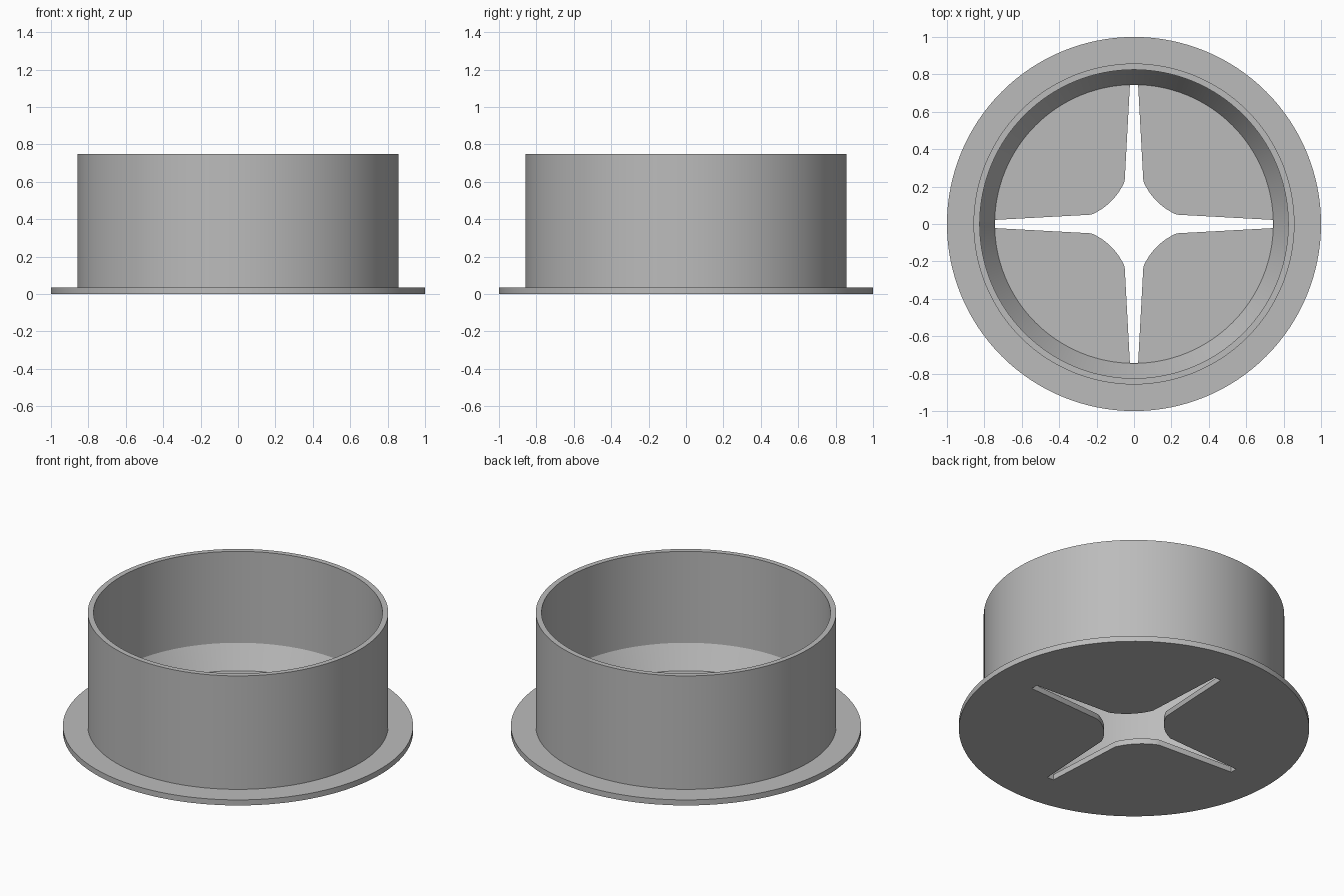
import bpy, bmesh, math

if "Cube" in bpy.data.objects:
    bpy.data.objects.remove(bpy.data.objects["Cube"])

SEGMENTS = 128

grey = bpy.data.materials.new("plain grey")
grey.diffuse_color = (0.5, 0.5, 0.5, 1)
grey.use_nodes = True
grey.node_tree.nodes["Principled BSDF"].inputs["Base Color"].default_value = grey.diffuse_color


def make_object(name, bm):
    bmesh.ops.recalc_face_normals(bm, faces=bm.faces)
    mesh = bpy.data.meshes.new(name)
    bm.to_mesh(mesh)
    bm.free()
    mesh.materials.append(grey)
    obj = bpy.data.objects.new(name, mesh)
    bpy.context.collection.objects.link(obj)
    return obj


# Flanged cup: a lathed profile with a sloped lower inner wall
profile = [(0, 0), (1, 0), (1, 0.035), (0.858, 0.035), (0.858, 0.75),
           (0.825, 0.75), (0.825, 0.174), (0.745, 0.035), (0, 0.035)]
bm = bmesh.new()
points = [bm.verts.new((r, 0, z)) for r, z in profile]
edges = [bm.edges.new(pair) for pair in zip(points, points[1:])]
bmesh.ops.spin(bm, geom=points + edges, axis=(0, 0, 1), cent=(0, 0, 0),
               angle=math.tau, steps=SEGMENTS, use_duplicate=False)
bmesh.ops.remove_doubles(bm, verts=bm.verts, dist=1e-4)
# merge each flat disc into one face
for z in (0, 0.035):
    centre = [v for v in bm.verts if v.co.xy.length < 1e-4 and abs(v.co.z - z) < 1e-4]
    bmesh.ops.dissolve_verts(bm, verts=centre)
cup = make_object("flanged_cup", bm)

# Four-armed opening: one arm and one bulged petal tip, repeated by quarter turns
quarter = [(0.743, -0.022), (0.743, 0.022)]
R, half = 0.34, 0.125 * 1.0
mid = (0.05 + 0.228) / 2
half = (0.228 - 0.05) / math.sqrt(2)
c = mid + math.sqrt(R * R - half * half) / math.sqrt(2)
sweep = math.asin(half / R)
for i in range(13):
    a = math.radians(225) + sweep - 2 * sweep * i / 12
    quarter.append((c + R * math.cos(a), c + R * math.sin(a)))

bm = bmesh.new()
outline = []
for k in range(4):
    co, si = math.cos(k * math.pi / 2), math.sin(k * math.pi / 2)
    outline += [bm.verts.new((x * co - y * si, x * si + y * co, -0.1)) for x, y in quarter]
face = bm.faces.new(outline)
top = bmesh.ops.extrude_face_region(bm, geom=[face])["geom"]
bmesh.ops.translate(bm, vec=(0, 0, 0.2),
                    verts=[v for v in top if isinstance(v, bmesh.types.BMVert)])
cutter = make_object("opening_cutter", bm)
cutter.hide_render = True
cutter.hide_set(True)

# Cut the opening through the floor
cut = cup.modifiers.new("opening", "BOOLEAN")
cut.operation = "DIFFERENCE"
cut.solver = "EXACT"
cut.object = cutter
bpy.context.view_layer.objects.active = cup
cup.select_set(True)
bpy.ops.object.modifier_apply(modifier=cut.name)
bpy.data.objects.remove(cutter)
bpy.ops.object.shade_smooth_by_angle(angle=math.radians(25))
